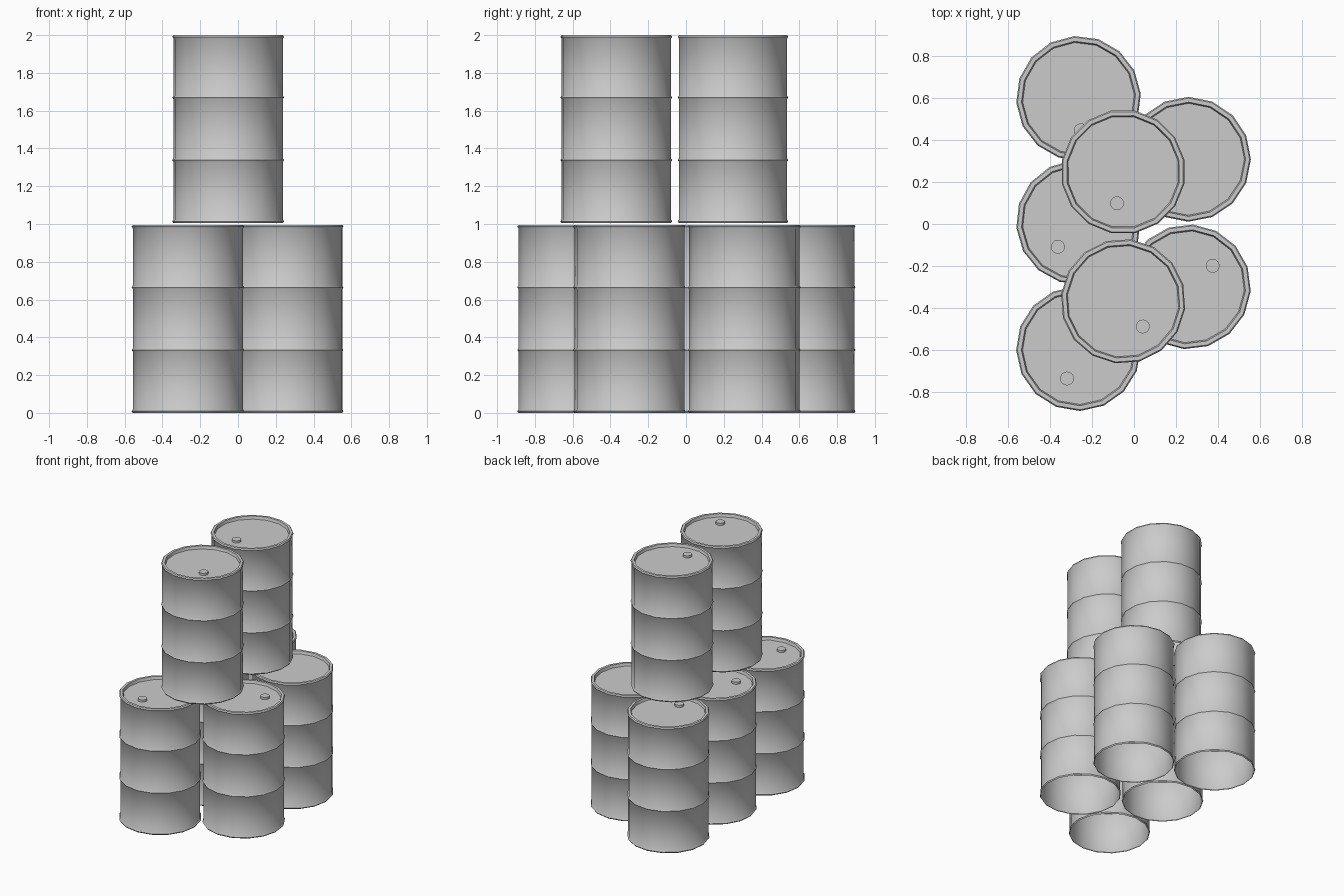
import bpy, bmesh
from math import radians, cos, sin, pi

if "Cube" in bpy.data.objects:
    bpy.data.objects.remove(bpy.data.objects["Cube"])

SIDES = 16
H = 0.995
LID = H - 0.022

# Barrel profile (radius, height): open bottom, rolled rims, two hoops, recessed lid
PROFILE = [(0.292, 0.0), (0.298, 0.009), (0.292, 0.018)]
for z in (0.333, 0.665):
    PROFILE += [(0.292, z - 0.009), (0.298, z), (0.292, z + 0.009)]
PROFILE += [(0.292, H - 0.018), (0.298, H - 0.009), (0.292, H),
            (0.273, H), (0.267, LID)]


def finish(bm, name, loc, rot):
    mesh = bpy.data.meshes.new(name)
    bm.to_mesh(mesh)
    bm.free()
    ob = bpy.data.objects.new(name, mesh)
    bpy.context.collection.objects.link(ob)
    ob.location = loc
    ob.rotation_euler.z = radians(rot)
    bpy.ops.object.select_all(action='DESELECT')
    bpy.context.view_layer.objects.active = ob
    ob.select_set(True)
    bpy.ops.object.shade_smooth_by_angle(angle=radians(42))
    return ob


def lathe(bm, profile, sides, cx=0.0):
    # Stack of rings joined by quads, with a flat cap on the last ring
    rings = [[bm.verts.new((cx + r * cos(2 * pi * i / sides),
                            r * sin(2 * pi * i / sides), z))
              for i in range(sides)] for r, z in profile]
    for a, b in zip(rings, rings[1:]):
        for i in range(sides):
            j = (i + 1) % sides
            bm.faces.new((a[i], a[j], b[j], b[i]))
    bm.faces.new(rings[-1])


def barrel(n, x, y, z, rot):
    # Steel shell with lid
    bm = bmesh.new()
    lathe(bm, PROFILE, SIDES)
    finish(bm, f"barrel_shell_{n}", (x, y, z), rot)
    # Bung plug on the lid
    bm = bmesh.new()
    lathe(bm, [(0.033, LID), (0.033, H - 0.005)], 16, cx=0.153)
    finish(bm, f"bung_plug_{n}", (x, y, z), rot)


# x, y, z, bung direction in degrees
BARRELS = [
    (-0.265, 0.600, 0, -86), (-0.265, 0.008, 0, -130), (-0.265, -0.595, 0, -111),
    (0.260, 0.309, 0, 180), (0.260, -0.300, 0, 41),
    (-0.052, 0.249, 1.005, -101), (-0.052, -0.369, 1.005, -52),
]
for n, b in enumerate(BARRELS, 1):
    barrel(n, *b)
